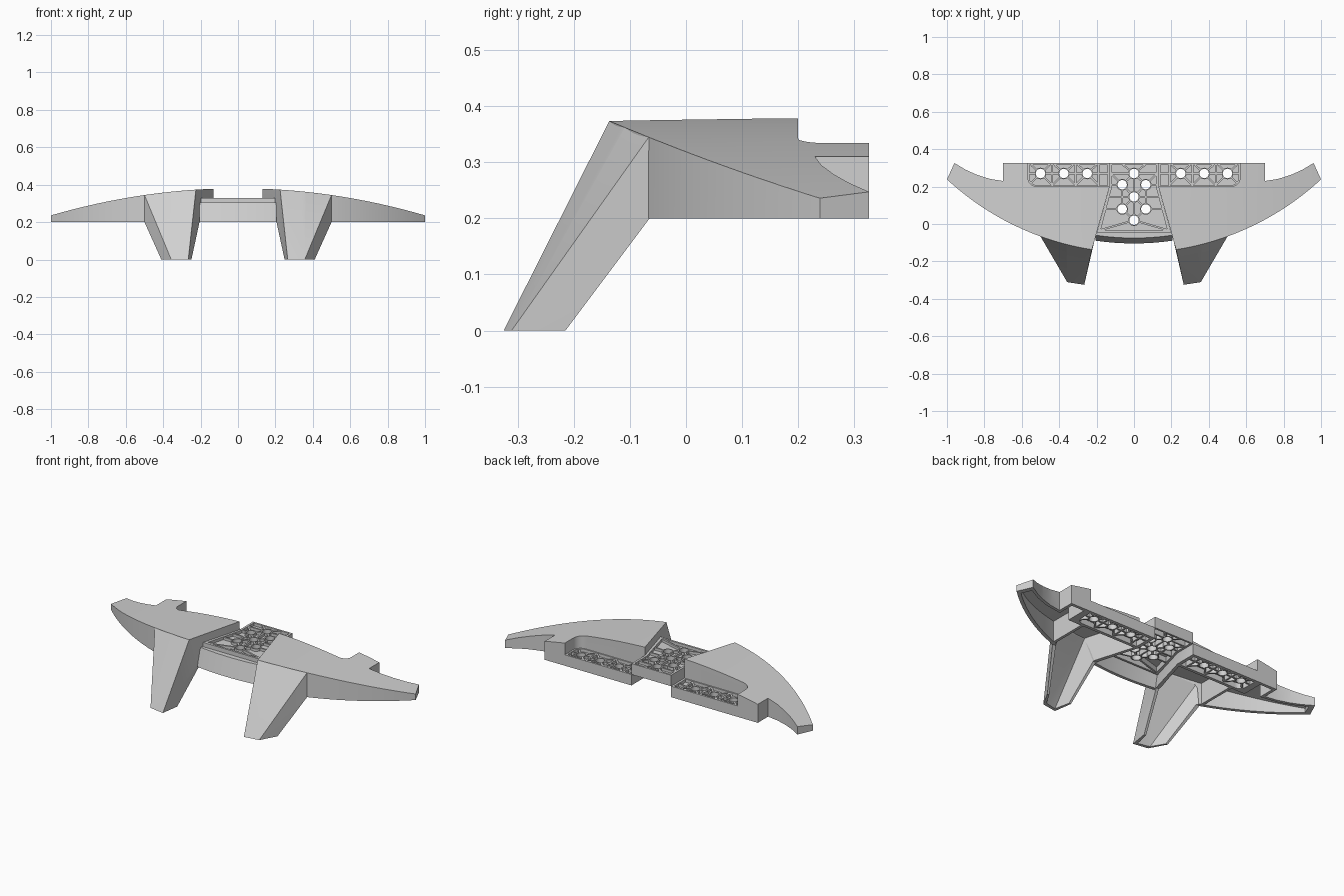
import bpy, bmesh, math
from mathutils import Vector

if "Cube" in bpy.data.objects:
    bpy.data.objects.remove(bpy.data.objects["Cube"])

gray = bpy.data.materials.new("light_gray")
gray.diffuse_color = (0.63, 0.63, 0.63, 1)
gray.use_nodes = True
gray.node_tree.nodes["Principled BSDF"].inputs["Base Color"].default_value = gray.diffuse_color


def make(name, bm):
    bmesh.ops.recalc_face_normals(bm, faces=bm.faces[:])
    me = bpy.data.meshes.new(name)
    bm.to_mesh(me)
    bm.free()
    me.materials.append(gray)
    ob = bpy.data.objects.new(name, me)
    bpy.context.collection.objects.link(ob)
    return ob


def prism(name, pts, depth):
    """Extrude a closed 3D outline along a vector."""
    bm = bmesh.new()
    f = bm.faces.new([bm.verts.new(p) for p in pts])
    r = bmesh.ops.extrude_face_region(bm, geom=[f])
    vs = [v for v in r["geom"] if isinstance(v, bmesh.types.BMVert)]
    bmesh.ops.translate(bm, verts=vs, vec=depth)
    return make(name, bm)


def slab(name, outline, z0, z1):
    return prism(name, [(x, y, z0) for x, y in outline], (0, 0, z1 - z0))


def hull(name, pts):
    bm = bmesh.new()
    for p in pts:
        bm.verts.new(p)
    r = bmesh.ops.convex_hull(bm, input=bm.verts[:])
    bmesh.ops.delete(bm, geom=list({v for v in r["geom_interior"] if isinstance(v, bmesh.types.BMVert)}), context="VERTS")
    return make(name, bm)


def combine(ob, other, op="DIFFERENCE"):
    m = ob.modifiers.new("bool", "BOOLEAN")
    m.operation, m.object, m.solver = op, other, "EXACT"
    me = bpy.data.meshes.new_from_object(ob.evaluated_get(bpy.context.evaluated_depsgraph_get()))
    ob.modifiers.clear()
    ob.data = me
    bpy.data.objects.remove(other)


def top(x):
    return 0.381 - 0.145 * x * x


def arc_y(x, r=1.47):
    return 1.316 - math.sqrt(r * r - x * x)


def front_arc(x0, x1, r, n=28):
    xs = [x0 + (x1 - x0) * i / n for i in range(n + 1)]
    return [(x, arc_y(x, r)) for x in xs]


def under_curve(drop):
    """Everything below the arched upper surface."""
    xs = [0.05 + i * 0.05 for i in range(21)]
    pts = [(x, -1, top(x) - drop) for x in xs] + [(1.05, -1, -0.5), (0.05, -1, -0.5)]
    return prism("curve_helper", pts, (0, 2, 0))


def rounded(x0, x1, y0, y1, r):
    """Outline whose outer front corner is rounded."""
    c = [(x1 - r + r * math.sin(a), y0 + r - r * math.cos(a)) for a in [math.pi / 16 * i for i in range(9)]]
    return [(x0, y0)] + c + [(x1, y1), (x0, y1)]


# Wing with its leg, one side
outline = front_arc(0.225, 1.0, 1.47) + [(0.96, 0.326), (0.9, 0.29), (0.84, 0.263), (0.77, 0.241),
                                         (0.7, 0.23), (0.7, 0.326), (0.13, 0.326), (0.13, 0.2)]
wing = slab("wing_with_leg", outline, 0.2, 0.5)
combine(wing, under_curve(0), "INTERSECT")
leg = hull("leg", [(0.266, -0.325, 0), (0.357, -0.311, 0), (0.41, -0.215, 0), (0.249, -0.215, 0),
                   (0.225, arc_y(0.225), top(0.225)), (0.36, arc_y(0.36), top(0.36)),
                   (0.5, arc_y(0.5), top(0.5)), (0.5, -0.065, 0.2), (0.206, -0.065, 0.2)])
combine(wing, leg, "UNION")

# Hollow the wing and the leg
cavity = slab("cavity", front_arc(0.243, 0.968, 1.45) + [(0.942, 0.295), (0.87, 0.256), (0.79, 0.227), (0.682, 0.21),
              (0.682, 0.308), (0.6, 0.308), (0.6, 0.182), (0.153, 0.182)], 0.1, 0.5)
combine(cavity, under_curve(0.02), "INTERSECT")
combine(wing, cavity)
back = [(0.392, -0.225, -0.02), (0.266, -0.23, -0.02), (0.484, -0.055, 0.2), (0.224, -0.065, 0.2)]
back += [(x, y + 0.032, z - 0.024) for x, y, z in back]
combine(wing, hull("leg_cavity", [(0.284, -0.317, -0.02), (0.345, -0.304, -0.02),
                                  (0.24, -0.117, 0.352), (0.475, -0.06, 0.32)] + back))

# Rear recess with a thin pierced floor
side_holes = [(0.25, 0.27), (0.375, 0.27), (0.5, 0.27)]
center_holes = [(0, 0.02), (0, 0.145), (0, 0.27), (0.063, 0.08), (-0.063, 0.08), (0.063, 0.21), (-0.063, 0.21)]


def drill(ob, holes):
    for hx, hy in holes:
        ring = [(hx + 0.025 * math.cos(a), hy + 0.025 * math.sin(a)) for a in [math.tau * i / 20 for i in range(20)]]
        combine(ob, slab("hole", ring, 0.1, 0.5))


combine(wing, slab("recess", rounded(0.05, 0.568, 0.2, 0.4, 0.05), 0.265, 0.5))
combine(wing, slab("pocket", rounded(0.143, 0.558, 0.207, 0.315, 0.04), 0.247, 0.3))
combine(wing, slab("under_pocket", rounded(0.15, 0.56, 0.2, 0.308, 0.04), 0.1, 0.232))
drill(wing, side_holes)

# Stiffening rib inside the wing
rib = slab("wing_rib", [(0.497, -0.055), (0.513, -0.05), (0.513, 0.185), (0.497, 0.185)], 0.201, 0.335)

# Center platform
platform = slab("center_platform", [(-0.198, -0.045), (0.198, -0.045), (0.13, 0.2), (0.13, 0.326),
                                    (-0.13, 0.326), (-0.13, 0.2)], 0.265, 0.33)
inner = [(-0.178, -0.033), (0.178, -0.033), (0.117, 0.2), (0.117, 0.315), (-0.117, 0.315), (-0.117, 0.2)]
combine(platform, slab("upper_pocket", inner, 0.313, 0.4))
combine(platform, slab("lower_pocket", inner, 0.1, 0.297))
drill(platform, center_holes)

# Curved, sloping front apron with a flat ledge between the legs
section = [(-0.104, 0.2, 1), (-0.075, 0.305, 1), (-0.042, 0.305, 0), (-0.042, 0.288, 0),
           (-0.062, 0.288, 1), (-0.086, 0.2, 1)]
bm = bmesh.new()
rows = []
for i in range(17):
    x = -0.205 + 0.41 * i / 16
    rows.append([bm.verts.new((x, y + f * x * x / 2.84, z)) for y, z, f in section])
for a, b in zip(rows, rows[1:]):
    for k in range(6):
        bm.faces.new((a[k], a[(k + 1) % 6], b[(k + 1) % 6], b[k]))
bm.faces.new(rows[0])
bm.faces.new(rows[-1])
apron = make("front_apron", bm)


def lattice(name, holes, bars, levels):
    """Tubes round the holes, joined by thin bars, above and below a floor."""
    bm = bmesh.new()

    def box(base, z0, z1):
        lo = [bm.verts.new((p.x, p.y, z0)) for p in base]
        hi = [bm.verts.new((p.x, p.y, z1)) for p in base]
        bm.faces.new(lo)
        bm.faces.new(hi)
        for k in range(4):
            bm.faces.new((lo[k], lo[(k + 1) % 4], hi[(k + 1) % 4], hi[k]))

    for z0, z1 in levels:
        for hx, hy in holes:
            rings = []
            for r, z in ((0.025, z0), (0.031, z0), (0.031, z1), (0.025, z1)):
                rings.append([bm.verts.new((hx + r * math.cos(math.tau * i / 20),
                                            hy + r * math.sin(math.tau * i / 20), z)) for i in range(20)])
            for k in range(4):
                a, b = rings[k], rings[(k + 1) % 4]
                for i in range(20):
                    j = (i + 1) % 20
                    bm.faces.new((a[i], a[j], b[j], b[i]))
        for p, q in bars:
            a, b = Vector(p), Vector(q)
            d = (b - a).normalized()
            s = Vector((-d.y, d.x)) * 0.005
            if p in holes:
                a = a + d * 0.028
            if q in holes:
                b = b - d * 0.028
            box([a + s, b + s, b - s, a - s], z0, z1)
    return make(name, bm)


# Lattice in the side recess
bars = [((0.14, 0.27), side_holes[0]), (side_holes[0], side_holes[1]), (side_holes[1], side_holes[2]),
        (side_holes[2], (0.56, 0.27))]
for x in (0.19, 0.3125, 0.4375):
    bars.append(((x, 0.203), (x, 0.317)))
for hx, hy in side_holes:
    for s in (-1, 1):
        bars += [((hx, hy), (hx + s * 0.06, 0.21)), ((hx, hy), (hx + s * 0.05, 0.316))]
side_lattice = lattice("side_lattice", side_holes, bars, [(0.246, 0.262), (0.203, 0.233)])

# Lattice in the center platform
a, b, c = center_holes[:3]
bars = [(a, b), (b, c)]
for s in (1, -1):
    p, q = (s * 0.063, 0.08), (s * 0.063, 0.21)
    bars += [(a, p), (p, b), (b, q), (q, c), (p, q), (p, (s * 0.149, 0.08)), (q, (s * 0.118, 0.21)),
             (a, (s * 0.178, -0.032)), (b, (s * 0.131, 0.145)),
             (c, (s * 0.118, 0.27)), (c, (s * 0.06, 0.317)), (q, (s * 0.118, 0.265))]
center_lattice = lattice("center_lattice", center_holes, bars, [(0.312, 0.328), (0.267, 0.298)])

# Mirror the side parts and smooth the curved faces
for ob in (wing, rib, side_lattice):
    m = ob.modifiers.new("mirror", "MIRROR")
    m.use_mirror_merge = False
bpy.ops.object.select_all(action="DESELECT")
for ob in (wing, apron, center_lattice, side_lattice):
    ob.select_set(True)
bpy.context.view_layer.objects.active = wing
bpy.ops.object.shade_smooth_by_angle(angle=math.radians(20))
